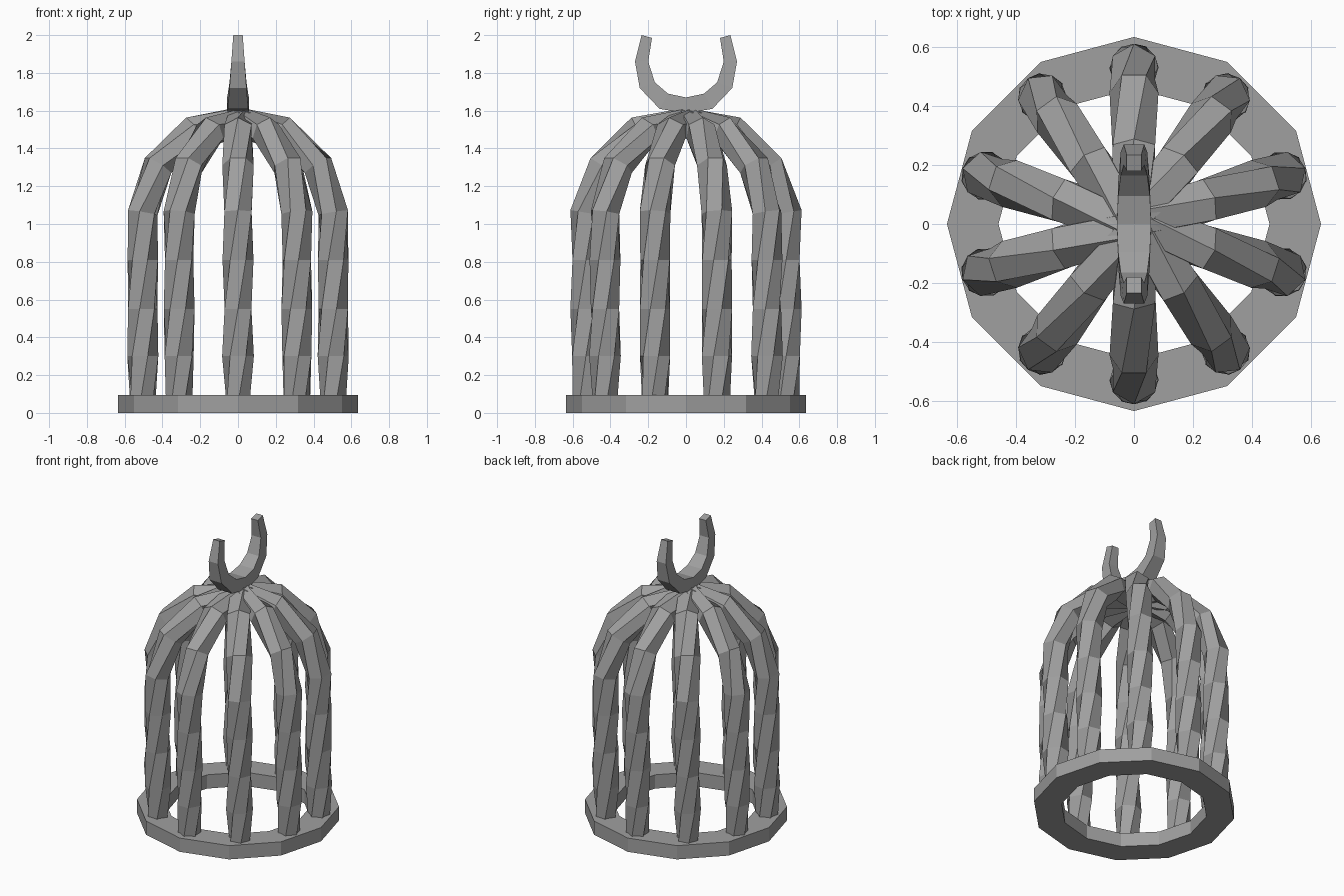
import bpy, bmesh, math
from mathutils import Vector, Matrix

cube = bpy.data.objects.get("Cube")
if cube:
    bpy.data.objects.remove(cube, do_unlink=True)

grey = bpy.data.materials.new("iron_grey")
grey.use_nodes = True
grey.diffuse_color = (0.35, 0.35, 0.35, 1)
grey.node_tree.nodes["Principled BSDF"].inputs["Base Color"].default_value = (0.35, 0.35, 0.35, 1)


def loft(name, rings, closed=False):
    """Skin a list of equal point loops; cap the ends unless closed."""
    bm = bmesh.new()
    loops = [[bm.verts.new(p) for p in ring] for ring in rings]
    count = len(loops[0])
    pairs = list(zip(loops, loops[1:]))
    if closed:
        pairs.append((loops[-1], loops[0]))
    else:
        bm.faces.new(loops[0])
        bm.faces.new(loops[-1])
    for a, b in pairs:
        for i in range(count):
            j = (i + 1) % count
            bm.faces.new((a[i], a[j], b[j], b[i]))
    bmesh.ops.recalc_face_normals(bm, faces=bm.faces)
    mesh = bpy.data.meshes.new(name)
    bm.to_mesh(mesh)
    bm.free()
    mesh.materials.append(grey)
    obj = bpy.data.objects.new(name, mesh)
    bpy.context.collection.objects.link(obj)
    return obj


# Twelve-sided base ring with a rectangular section
section = [(0.46, 0), (0.635, 0), (0.635, 0.095), (0.46, 0.095)]
loft("base_ring", [[(r * math.cos(a), r * math.sin(a), z) for r, z in section]
                   for a in (math.tau * k / 12 for k in range(12))], closed=True)

# Twisted bar: (distance from axis, height, thickness) along its centre line
path = [(0.53, 0.05, 0.07), (0.53, 0.3, 0.084), (0.53, 0.55, 0.082), (0.53, 0.81, 0.082),
        (0.53, 1.06, 0.083), (0.445, 1.31, 0.083), (0.25, 1.49, 0.083), (0, 1.545, 0.08)]
side = Vector((0, 1, 0))
bar_rings = []
for i, (x, z, radius) in enumerate(path):
    before, after = path[max(i - 1, 0)], path[min(i + 1, len(path) - 1)]
    along = Vector((after[0] - before[0], 0, after[1] - before[1])).normalized()
    outward = side.cross(along)
    centre = Vector((x, 0, z))
    angles = [math.radians(60 * k + 30 * i) for k in range(6)]
    bar_rings.append([centre + radius * (math.cos(a) * outward + math.sin(a) * side)
                      for a in angles])
for k in range(10):
    turn = Matrix.Rotation(math.radians(90 + 36 * k), 3, 'Z')
    loft(f"bar_{k + 1}", [[turn @ p for p in ring] for ring in bar_rings])

# Open hanging hook: outer point, inner point and half width of each section
half = [((0.235, 2.0), (0.18, 1.985), 0.025), ((0.27, 1.86), (0.2, 1.86), 0.035),
        ((0.245, 1.72), (0.165, 1.75), 0.045), ((0.14, 1.61), (0.095, 1.69), 0.054)]
bottom = [((0, 1.585), (0, 1.67), 0.058)]
mirrored = [((-o[0], o[1]), (-n[0], n[1]), w) for o, n, w in reversed(half)]
loft("hanging_hook", [[(-w, *o), (w, *o), (w, *n), (-w, *n)]
                      for o, n, w in half + bottom + mirrored])
